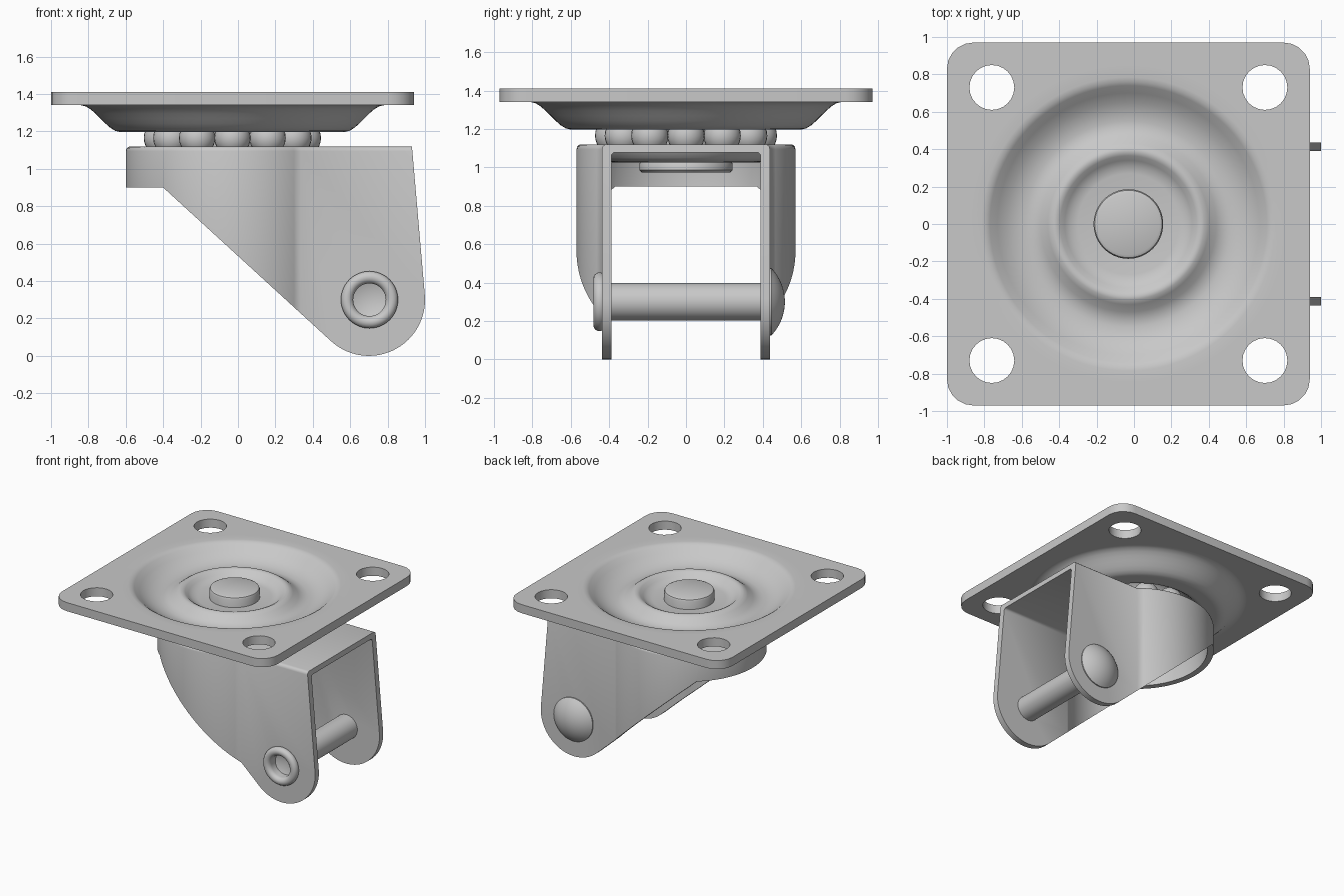
import bpy, bmesh
from math import sin, cos, radians, degrees, sqrt, pi, atan2
from mathutils import Matrix, Vector

old = bpy.data.objects.get("Cube")
if old:
    bpy.data.objects.remove(old, do_unlink=True)

GREY = (0.58, 0.58, 0.58, 1)
steel = bpy.data.materials.new("grey_steel")
steel.use_nodes = True
steel.diffuse_color = GREY
steel.node_tree.nodes["Principled BSDF"].inputs["Base Color"].default_value = GREY

CX = -0.03                       # swivel axis
AXLE_X, AXLE_Z = 0.703, 0.30     # wheel axle
UPRIGHT = Matrix.Translation((CX, 0, 0))
SIDEWAYS = Matrix.Translation((AXLE_X, 0, AXLE_Z)) @ Matrix.Rotation(pi / 2, 4, 'X')


def finish(name, bm):
    bmesh.ops.recalc_face_normals(bm, faces=bm.faces)
    mesh = bpy.data.meshes.new(name)
    bm.to_mesh(mesh)
    bm.free()
    obj = bpy.data.objects.new(name, mesh)
    bpy.context.collection.objects.link(obj)
    mesh.materials.append(steel)
    return obj


def activate(obj):
    bpy.ops.object.select_all(action='DESELECT')
    obj.select_set(True)
    bpy.context.view_layer.objects.active = obj


def smooth(obj, angle=35):
    activate(obj)
    bpy.ops.object.shade_smooth_by_angle(angle=radians(angle))


def arc(cx, cy, r, start, end, n):
    angles = [radians(start + (end - start) * i / n) for i in range(n + 1)]
    return [(cx + r * cos(a), cy + r * sin(a)) for a in angles]


def prism(name, pts, lo, hi, axis='Z', round_top=0):
    """Extrude an outline along z, or an xz outline along y."""
    bm = bmesh.new()
    place = (lambda a, b: (a, b, lo)) if axis == 'Z' else (lambda a, b: (a, lo, b))
    face = bm.faces.new([bm.verts.new(place(*p)) for p in pts])
    top = bmesh.ops.extrude_face_region(bm, geom=[face])["geom"]
    shift = Vector((0, 0, hi - lo)) if axis == 'Z' else Vector((0, hi - lo, 0))
    bmesh.ops.translate(bm, vec=shift, verts=[g for g in top if isinstance(g, bmesh.types.BMVert)])
    if round_top:
        rim = [g for g in top if isinstance(g, bmesh.types.BMEdge)
               and min(v.co.x for v in g.verts) < 1.05]
        bmesh.ops.bevel(bm, geom=rim, offset=round_top, segments=3, profile=0.5, affect='EDGES')
    return finish(name, bm)


def lathe(name, profile, matrix=UPRIGHT, steps=64):
    """Turn a (radius, height) profile around its axis."""
    bm = bmesh.new()
    verts = [bm.verts.new((r, 0, z)) for r, z in profile]
    edges = [bm.edges.new(pair) for pair in zip(verts, verts[1:])]
    bmesh.ops.spin(bm, geom=verts + edges, cent=(0, 0, 0), axis=(0, 0, 1),
                   angle=2 * pi, steps=steps)
    bmesh.ops.remove_doubles(bm, verts=bm.verts, dist=0.0005)
    bm.transform(matrix)
    return finish(name, bm)


def boolean(obj, cutter, operation='DIFFERENCE'):
    activate(obj)
    mod = obj.modifiers.new("cut", 'BOOLEAN')
    mod.operation, mod.solver, mod.object = operation, 'EXACT', cutter
    bpy.ops.object.modifier_apply(modifier=mod.name)
    bpy.data.objects.remove(cutter, do_unlink=True)


def ease(keys, n=8):
    """Join key points with soft S-curves."""
    out = [keys[0]]
    for (r0, z0), (r1, z1) in zip(keys, keys[1:]):
        for i in range(1, n + 1):
            t = i / n
            out.append((r0 + (r1 - r0) * t, z0 + (z1 - z0) * t * t * (3 - 2 * t)))
    return out


# Mounting plate with rounded corners and four bolt holes
half, corner = 0.97, 0.14
k = half - corner
outline = []
for i, (sx, sy) in enumerate([(1, 1), (-1, 1), (-1, -1), (1, -1)]):
    outline += arc(CX + sx * k, sy * k, corner, 90 * i, 90 * i + 90, 5)
plate = prism("mounting_plate", outline, 1.34, 1.41)
for sx in (-1, 1):
    for sy in (-1, 1):
        boolean(plate, prism("bolt_cutter", arc(CX + sx * 0.73, sy * 0.73, 0.12, 0, 345, 23), 1.2, 1.5))
boolean(plate, prism("dish_cutter", arc(CX, 0, 0.85, 0, 356.25, 95), 1.2, 1.5))
smooth(plate)

# Pressed dish with a raised ball race
upper = [(0.85, 1.41), (0.785, 1.41), (0.76, 1.406), (0.74, 1.394), (0.70, 1.36),
         (0.65, 1.325), (0.60, 1.305), (0.55, 1.295), (0.51, 1.298), (0.47, 1.315),
         (0.43, 1.348), (0.405, 1.364), (0.385, 1.366), (0.365, 1.357), (0.34, 1.335),
         (0.31, 1.315), (0.27, 1.307), (0, 1.307)]
lower = ease([(0, 1.20), (0.27, 1.20), (0.38, 1.28), (0.50, 1.197),
              (0.60, 1.197), (0.81, 1.34), (0.85, 1.34)])
smooth(lathe("pressed_dish", upper + lower, steps=96))

# Swivel balls
for i in range(12):
    a = 2 * pi * i / 12
    bm = bmesh.new()
    bmesh.ops.create_uvsphere(bm, u_segments=24, v_segments=14, radius=0.097)
    bm.transform(Matrix.Translation((CX + 0.377 * cos(a), 0.377 * sin(a), 1.165)))
    smooth(finish(f"swivel_ball_{i + 1}", bm))

# Centre rivet and lower race
smooth(lathe("centre_rivet", [(0, 1.39), (0.165, 1.39), (0.18, 1.383), (0.186, 1.37), (0.186, 1.24),
                              (0.15, 1.24), (0.15, 1.03), (0.235, 1.03), (0.242, 1.02),
                              (0.242, 0.985), (0.23, 0.974), (0, 0.974)]))
smooth(lathe("lower_race", [(0, 1.08), (0.47, 1.08), (0.45, 1.05), (0.42, 1.03),
                            (0.38, 1.026), (0, 1.026)]))


# Fork: round nose running into two flat legs
def fork_outline(radius, y, end):
    a = degrees(atan2(y, sqrt(radius ** 2 - y ** 2)))
    return [(end, -y), (end, y)] + arc(CX, 0, radius, a, 360 - a, 56)


fork = prism("fork", fork_outline(0.57, 0.437, 1.1), -0.1, 1.12, round_top=0.025)
boolean(fork, prism("inner_cutter", fork_outline(0.523, 0.389, 1.3), -0.3, 1.078, round_top=0.02))
side = [(0.915, 1.3), (-0.8, 1.3), (-0.8, 0.9), (-0.40, 0.9)]
side += arc(0.70, AXLE_Z, 0.30, 227, 363, 28) + [(0.93, 1.12)]
boolean(fork, prism("side_cutter", side, -0.8, 0.8, axis='Y'), 'INTERSECT')
boolean(fork, prism("axle_cutter", arc(AXLE_X, AXLE_Z, 0.095, 0, 352.5, 47), -0.8, 0.8, axis='Y'))
smooth(fork, 46)

# Axle: shallow domed head on one end, rolled hollow lip on the other
cap_r = 0.254
cap = [(cap_r * sin(t), cap_r - 0.515 - cap_r * cos(t)) for t in [radians(43.5) * i / 8 for i in range(9)]]
lip = arc(0.12, 0.45, 0.033, -60, 180, 14)
smooth(lathe("axle", cap + [(0.175, -0.43), (0.098, -0.43), (0.098, 0.43)] + lip
             + [(0.087, 0.40), (0, 0.37)], SIDEWAYS, 48), 40)
